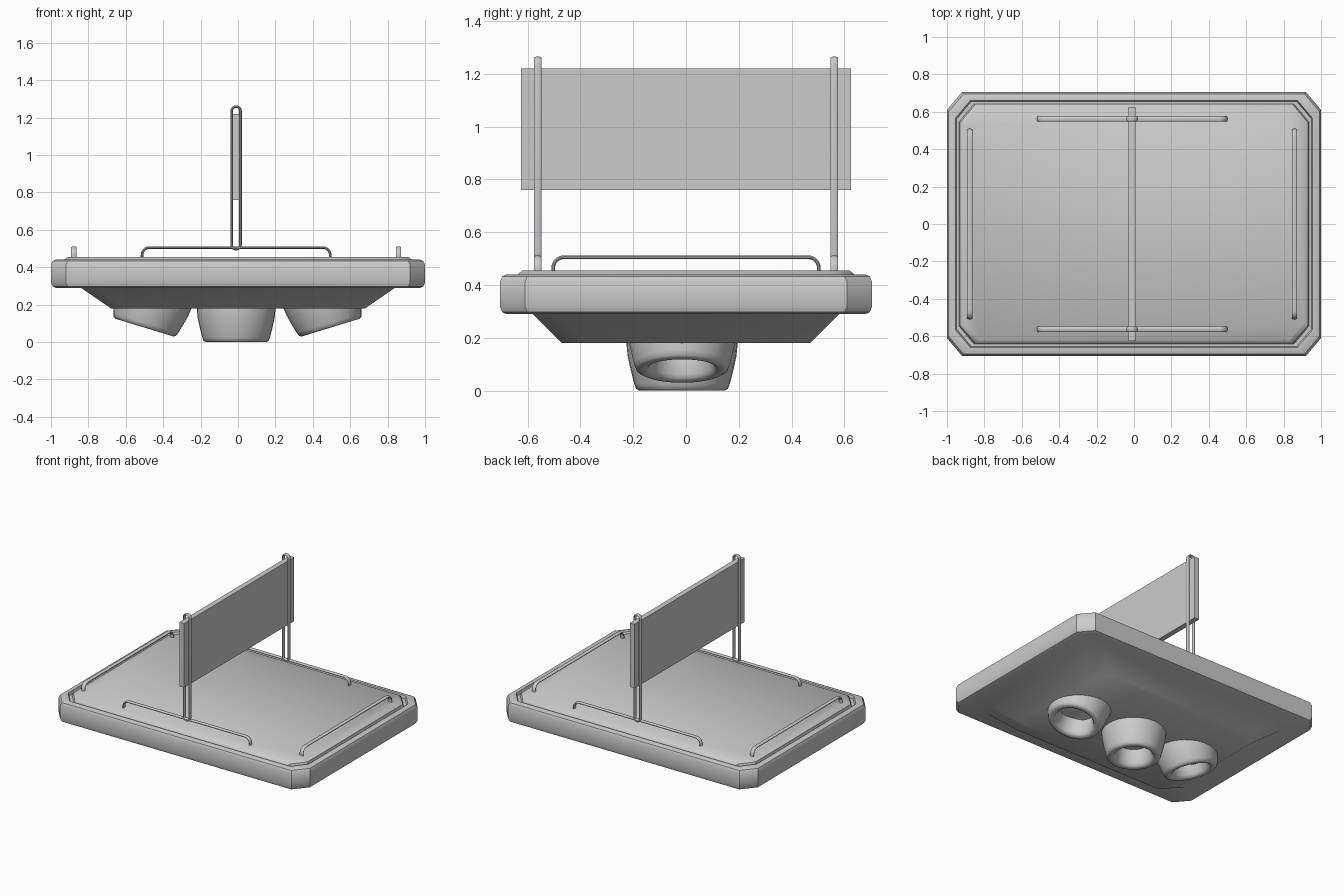
import bpy, bmesh
from math import sin, cos, pi, radians
from mathutils import Matrix, Vector

if "Cube" in bpy.data.objects:
    bpy.data.objects.remove(bpy.data.objects["Cube"])

OFF = -0.01  # fittings sit slightly left of centre


def finish(name, bm, matrix=None, smooth=35):
    bmesh.ops.recalc_face_normals(bm, faces=bm.faces)
    me = bpy.data.meshes.new(name)
    bm.to_mesh(me)
    bm.free()
    ob = bpy.data.objects.new(name, me)
    bpy.context.collection.objects.link(ob)
    if matrix:
        ob.matrix_world = matrix
    bpy.ops.object.select_all(action='DESELECT')
    ob.select_set(True)
    bpy.context.view_layer.objects.active = ob
    bpy.ops.object.shade_smooth_by_angle(angle=radians(smooth))
    return ob


def skin(bm, rings, closed=False):
    """Bridge equal-length rings of points; cap the ends unless closed."""
    vs = [[bm.verts.new(p) for p in r] for r in rings]
    n = len(vs[0])
    for i in range(len(vs) - (0 if closed else 1)):
        a, b = vs[i], vs[(i + 1) % len(vs)]
        for j in range(n):
            k = (j + 1) % n
            bm.faces.new((a[j], a[k], b[k], b[j]))
    if not closed:
        bm.faces.new(vs[0])
        bm.faces.new(vs[-1])


def octagon(hx, hy, z, cx=0.08, cy=0.095):
    q = [(hx, hy - cy), (hx - cx, hy)]
    return [(x, y, z) for x, y in
            q + [(-x, y) for x, y in q[::-1]] + [(-x, -y) for x, y in q] + [(x, -y) for x, y in q[::-1]]]


def arc(cu, cz, r, a0, a1, n=8):
    return [(cu + r * cos(radians(a0 + (a1 - a0) * i / n)),
             cz + r * sin(radians(a0 + (a1 - a0) * i / n))) for i in range(n + 1)]


def rod(name, path, closed, matrix, thin=0.007, wide=0.015, sides=10):
    """Sweep an oval section along a path lying in the local XZ plane."""
    pts = [Vector(p) for p in path]
    n = len(pts)
    rings = []
    for i, p in enumerate(pts):
        a = pts[(i - 1) % n] if closed or i else p
        b = pts[(i + 1) % n] if closed or i < n - 1 else p
        t = (b - a).normalized()
        nrm = Vector((-t.y, t.x))
        ring = []
        for s in range(sides):
            w = 2 * pi * s / sides
            q = p + nrm * thin * cos(w)
            ring.append((q.x, wide * sin(w), q.y))
        rings.append(ring)
    bm = bmesh.new()
    skin(bm, rings, closed)
    return finish(name, bm, matrix, 50)


# Platform: tapered underside, rounded rim, groove and raised deck
bm = bmesh.new()
skin(bm, [octagon(*r) for r in (
    (0.68, 0.47, 0.18), (0.84, 0.58, 0.29), (0.975, 0.68, 0.29),
    (0.991, 0.696, 0.297), (1.0, 0.705, 0.318), (1.0, 0.705, 0.412),
    (0.991, 0.696, 0.433), (0.975, 0.68, 0.44), (0.955, 0.66, 0.44),
    (0.95, 0.655, 0.42), (0.935, 0.642, 0.42), (0.93, 0.637, 0.44),
    (0.91, 0.62, 0.455))])
finish("platform", bm)

# Three hollow nozzles underneath, the outer two tilted outwards
PROFILE = [(0.21, 0.20), (0.21, 0.17), (0.206, 0.13), (0.195, 0.08), (0.181, 0.025),
           (0.174, 0.007), (0.162, 0.0), (0.142, 0.0), (0.130, 0.006),
           (0.122, 0.02), (0.112, 0.06), (0.108, 0.12)]
for name, x, z, tilt in (("left_nozzle", -0.5, 0.077, 17),
                         ("middle_nozzle", 0.0 + OFF, 0.0, 0),
                         ("right_nozzle", 0.495, 0.077, -17)):
    bm = bmesh.new()
    skin(bm, [[(r * cos(2 * pi * i / 32), r * sin(2 * pi * i / 32), h) for i in range(32)]
              for r, h in PROFILE])
    finish(name, bm, Matrix.Translation((x, -0.015, z)) @ Matrix.Rotation(radians(tilt), 4, 'Y'), 40)

# Low rails along the four edges, and upright loops on the front and back ones
rail = [(-0.503, 0.45)] + arc(-0.463, 0.465, 0.04, 180, 90) + arc(0.463, 0.465, 0.04, 90, 0) + [(0.503, 0.45)]
loop = arc(0, 1.235, 0.0235, 0, 180, 12) + arc(0, 0.52, 0.0235, 180, 360, 12)
for side, s in (("front", -1), ("back", 1)):
    m = Matrix.Translation((OFF, 0.562 * s, 0))
    rod(side + "_rail", rail, False, m)
    rod(side + "_post_loop", loop, True, m)
for side, s in (("left", -1), ("right", 1)):
    m = Matrix.Translation((OFF + 0.868 * s, 0, 0)) @ Matrix.Rotation(pi / 2, 4, 'Z')
    rod(side + "_rail", rail, False, m)

# Upright panel held between the post loops
bm = bmesh.new()
bmesh.ops.create_cube(bm, size=1, matrix=Matrix.Translation((OFF, 0, 0.99)) @ Matrix.Diagonal((0.038, 1.25, 0.46, 1)))
finish("panel", bm)
